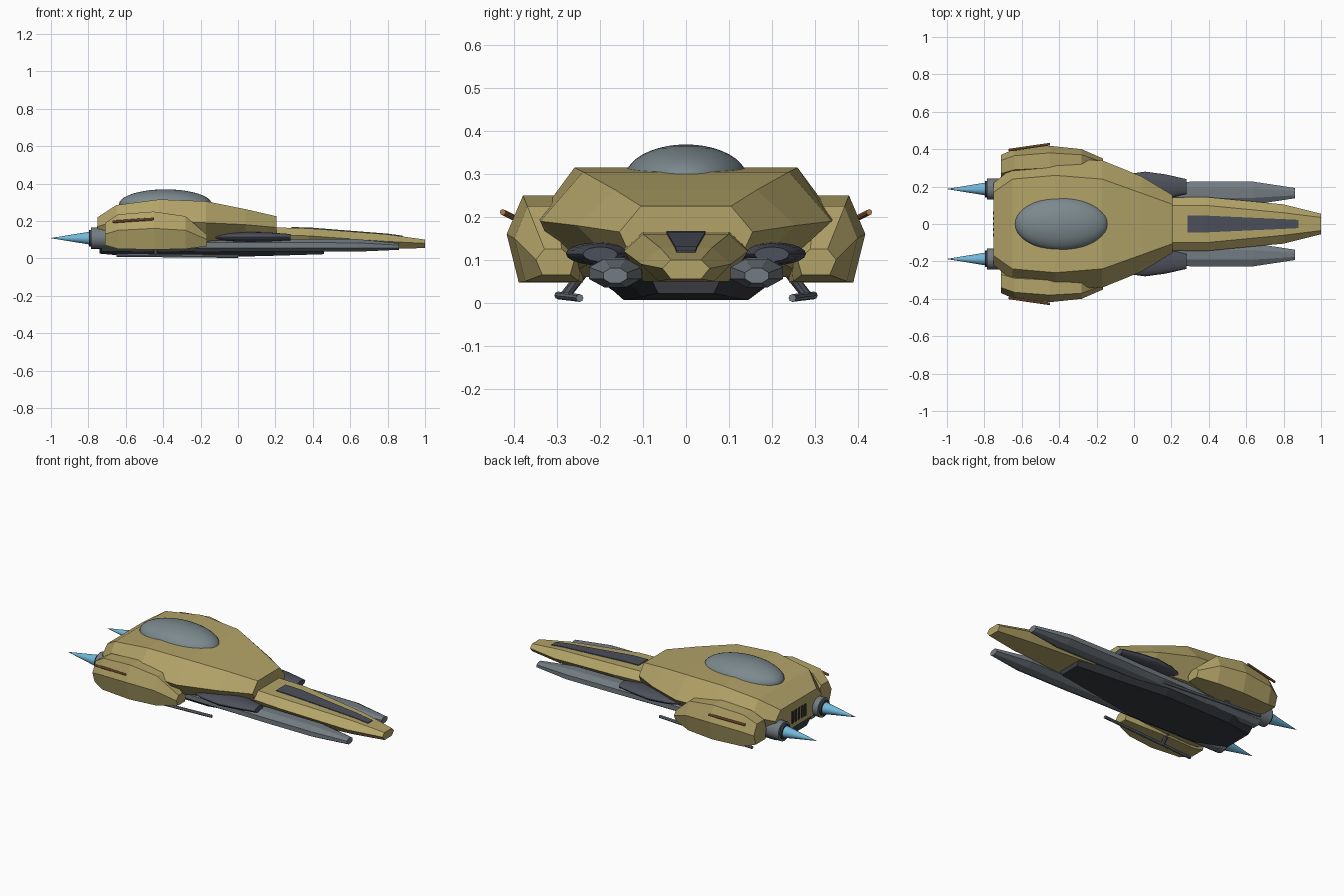
import bpy, bmesh, math
from mathutils import Vector


def mat(name, rgb):
    m = bpy.data.materials.new(name)
    m.diffuse_color = (*rgb, 1)
    return m


GOLD = mat("gold_paint", (0.45, 0.37, 0.14))
GREY = mat("steel_grey", (0.17, 0.20, 0.225))
GLASS = mat("canopy_glass", (0.20, 0.25, 0.27))
SLATE = mat("slate", (0.075, 0.08, 0.105))
DARK = mat("dark_belly", (0.04, 0.043, 0.052))
COPPER = mat("copper", (0.42, 0.17, 0.06))
BLUE = mat("exhaust_blue", (0.17, 0.48, 0.70))


def finish(name, bm, material, smooth=False):
    bmesh.ops.recalc_face_normals(bm, faces=bm.faces[:])
    me = bpy.data.meshes.new(name)
    bm.to_mesh(me)
    bm.free()
    me.materials.append(material)
    ob = bpy.data.objects.new(name, me)
    bpy.context.collection.objects.link(ob)
    if smooth:
        bpy.ops.object.select_all(action='DESELECT')
        ob.select_set(True)
        bpy.context.view_layer.objects.active = ob
        bpy.ops.object.shade_smooth_by_angle(angle=math.radians(35))
    return ob


def loft(name, rings, material, smooth=False):
    """Skin closed rings of 3D points and cap both ends."""
    bm = bmesh.new()
    loops = [[bm.verts.new(p) for p in r] for r in rings]
    n = len(loops[0])
    for a, b in zip(loops, loops[1:]):
        for i in range(n):
            j = (i + 1) % n
            bm.faces.new((a[i], a[j], b[j], b[i]))
    bm.faces.new(loops[0])
    bm.faces.new(loops[-1])
    return finish(name, bm, material, smooth)


def hexes(rows):
    """Rows: x, top half-width, top z, mid half-width, mid z, bottom half-width, bottom z."""
    return [[(x, -a, za), (x, a, za), (x, b, zb), (x, c, zc), (x, -c, zc), (x, -b, zb)]
            for x, a, za, b, zb, c, zc in rows]


def round_rings(rows, y, n, turn=0.0):
    """Rows: x, centre z, y radius, z radius."""
    return [[(x, y + ry * math.cos(turn + math.tau * i / n),
              z + rz * math.sin(turn + math.tau * i / n)) for i in range(n)]
            for x, z, ry, rz in rows]


def rod(name, p, q, r, material, n=8):
    p, q = Vector(p), Vector(q)
    d = (q - p).normalized()
    u = d.orthogonal().normalized()
    v = d.cross(u)
    ring = [(u * math.cos(math.tau * i / n) + v * math.sin(math.tau * i / n)) * r for i in range(n)]
    return loft(name, [[c + o for o in ring] for c in (p, q)], material, True)


# main hull
loft("main_hull", hexes([
    (-0.75, 0.17, 0.22, 0.22, 0.17, 0.15, 0.07),
    (-0.65, 0.24, 0.285, 0.30, 0.20, 0.24, 0.06),
    (-0.42, 0.26, 0.315, 0.345, 0.20, 0.28, 0.06),
    (-0.17, 0.24, 0.305, 0.34, 0.19, 0.23, 0.09),
    (0.04, 0.165, 0.263, 0.255, 0.18, 0.18, 0.105),
    (0.205, 0.105, 0.225, 0.155, 0.165, 0.13, 0.11)]), GOLD)

# long nose
loft("nose", hexes([
    (0.10, 0.10, 0.168, 0.14, 0.13, 0.10, 0.055),
    (0.38, 0.10, 0.16, 0.145, 0.12, 0.10, 0.05),
    (0.80, 0.06, 0.128, 0.105, 0.09, 0.065, 0.05),
    (1.0, 0.035, 0.10, 0.055, 0.08, 0.035, 0.055)]), GOLD)

# dark panel on the nose
loft("nose_panel", [[(x, -w, z), (x, w, z), (x, w, z - 0.012), (x, -w, z - 0.012)]
                    for x, w, z in ((0.285, 0.045, 0.167), (0.38, 0.045, 0.165),
                                    (0.80, 0.026, 0.132), (0.88, 0.022, 0.121))], SLATE)

# keel under the hull
loft("belly_keel", hexes([
    (-0.74, 0.12, 0.11, 0.13, 0.06, 0.09, 0.025),
    (-0.55, 0.20, 0.10, 0.21, 0.055, 0.14, 0.008),
    (-0.10, 0.20, 0.12, 0.20, 0.055, 0.145, 0.006),
    (0.20, 0.12, 0.12, 0.14, 0.055, 0.10, 0.014),
    (0.46, 0.07, 0.07, 0.08, 0.053, 0.065, 0.022)]), DARK)

# canopy dome
bm = bmesh.new()
bmesh.ops.create_uvsphere(bm, u_segments=40, v_segments=20, radius=1)
bmesh.ops.scale(bm, verts=bm.verts[:], vec=(0.248, 0.143, 0.08))
bmesh.ops.translate(bm, verts=bm.verts[:], vec=(-0.388, 0, 0.289))
finish("canopy_dome", bm, GLASS, True)

# rear vent bars
for i in range(5):
    y = -0.06 + 0.03 * i
    loft("rear_vent", [[(x, y - 0.008, 0.10), (x, y + 0.008, 0.10),
                        (x, y + 0.008, 0.17), (x, y - 0.008, 0.17)]
                       for x in (-0.755, -0.745)], DARK)

# side pod cross-sections: x, then (y, z) from inner top round to inner middle
POD = [
    (-0.71, (.27, .19), (.34, .19), (.37, .13), (.35, .07), (.26, .07), (.25, .13)),
    (-0.64, (.29, .235), (.365, .235), (.40, .15), (.375, .05), (.25, .05), (.24, .14)),
    (-0.45, (.30, .25), (.38, .25), (.418, .16), (.39, .047), (.24, .047), (.24, .15)),
    (-0.28, (.30, .225), (.37, .225), (.40, .15), (.375, .05), (.25, .05), (.24, .14)),
    (-0.165, (.29, .125), (.33, .125), (.35, .10), (.335, .065), (.27, .065), (.26, .10))]

for s, side in ((-1, "right"), (1, "left")):
    loft(side + "_pod", [[(r[0], s * y, z) for y, z in r[1:]] for r in POD], GOLD)
    rod(side + "_pod_strip", (-0.67, s * 0.395, 0.195), (-0.45, s * 0.427, 0.211), 0.007, COPPER)
    # long nacelle with forward prong
    loft(side + "_prong", round_rings([
        (-0.73, 0.07, 0.05, 0.035), (0.10, 0.07, 0.06, 0.036), (0.30, 0.07, 0.066, 0.037),
        (0.64, 0.069, 0.066, 0.036), (0.86, 0.063, 0.03, 0.019)],
        s * 0.165, 8, math.pi / 8), GREY)
    # dark intake tube
    loft(side + "_intake_tube", round_rings([
        (-0.14, 0.113, 0.03, 0.01), (-0.05, 0.114, 0.065, 0.022), (0.06, 0.114, 0.08, 0.027),
        (0.17, 0.114, 0.065, 0.024), (0.28, 0.113, 0.04, 0.017)], s * 0.2, 20), SLATE, True)
    # engine, nozzle ring and exhaust
    y = s * 0.187
    loft(side + "_engine", round_rings([(-0.785, 0.108, 0.057, 0.057), (-0.60, 0.108, 0.057, 0.057)],
                                       y, 20), GREY, True)
    loft(side + "_nozzle", round_rings([(-0.797, 0.108, 0.044, 0.044), (-0.78, 0.108, 0.044, 0.044)],
                                       y, 20), DARK, True)
    loft(side + "_exhaust", round_rings([(-1.0, 0.108, 0.0005, 0.0005), (-0.795, 0.108, 0.034, 0.034)],
                                        y, 20), BLUE, True)
    # landing skid with strut
    rod(side + "_skid", (-0.65, s * 0.298, 0.017), (0.0, s * 0.248, 0.011), 0.009, GREY)
    rod(side + "_skid_strut", (-0.44, s * 0.24, 0.07), (-0.44, s * 0.282, 0.016), 0.012, SLATE)
